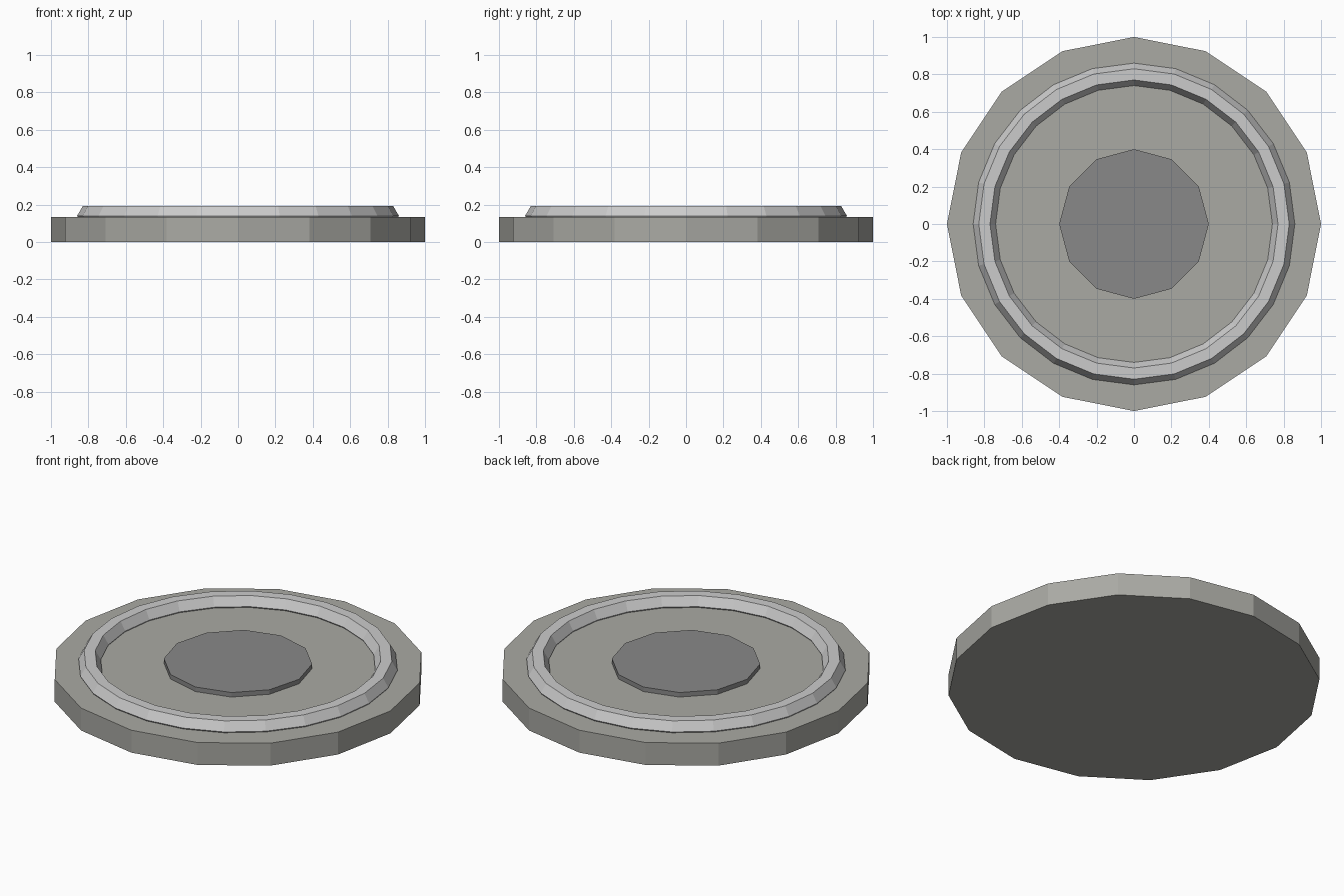
import bpy
from math import pi

if "Cube" in bpy.data.objects:
    bpy.data.objects.remove(bpy.data.objects["Cube"])


def paint(obj, name, color):
    mat = bpy.data.materials.new(name)
    mat.diffuse_color = (*color, 1)
    mat.use_nodes = True
    mat.node_tree.nodes["Principled BSDF"].inputs["Base Color"].default_value = mat.diffuse_color
    obj.data.materials.append(mat)


def disc(name, sides, radius, z0, z1):
    bpy.ops.mesh.primitive_cylinder_add(
        vertices=sides, radius=radius, depth=z1 - z0, location=(0, 0, (z0 + z1) / 2))
    obj = bpy.context.object
    obj.name = name
    return obj


# 16-sided base plate
base = disc("base_plate", 16, 1.0, 0.0, 0.133)
paint(base, "base_grey", (0.40, 0.40, 0.37))

# raised rim: hexagonal-section ring, half sunk into the plate
bpy.ops.mesh.primitive_torus_add(
    major_segments=24, minor_segments=6, major_radius=0.8, minor_radius=0.06,
    location=(0, 0, 0.14))
rim = bpy.context.object
rim.name = "raised_rim"
paint(rim, "rim_light_grey", (0.75, 0.75, 0.72))

# 12-sided centre disc
centre = disc("centre_disc", 12, 0.4, 0.10, 0.16)
paint(centre, "centre_dark_grey", (0.25, 0.25, 0.25))
